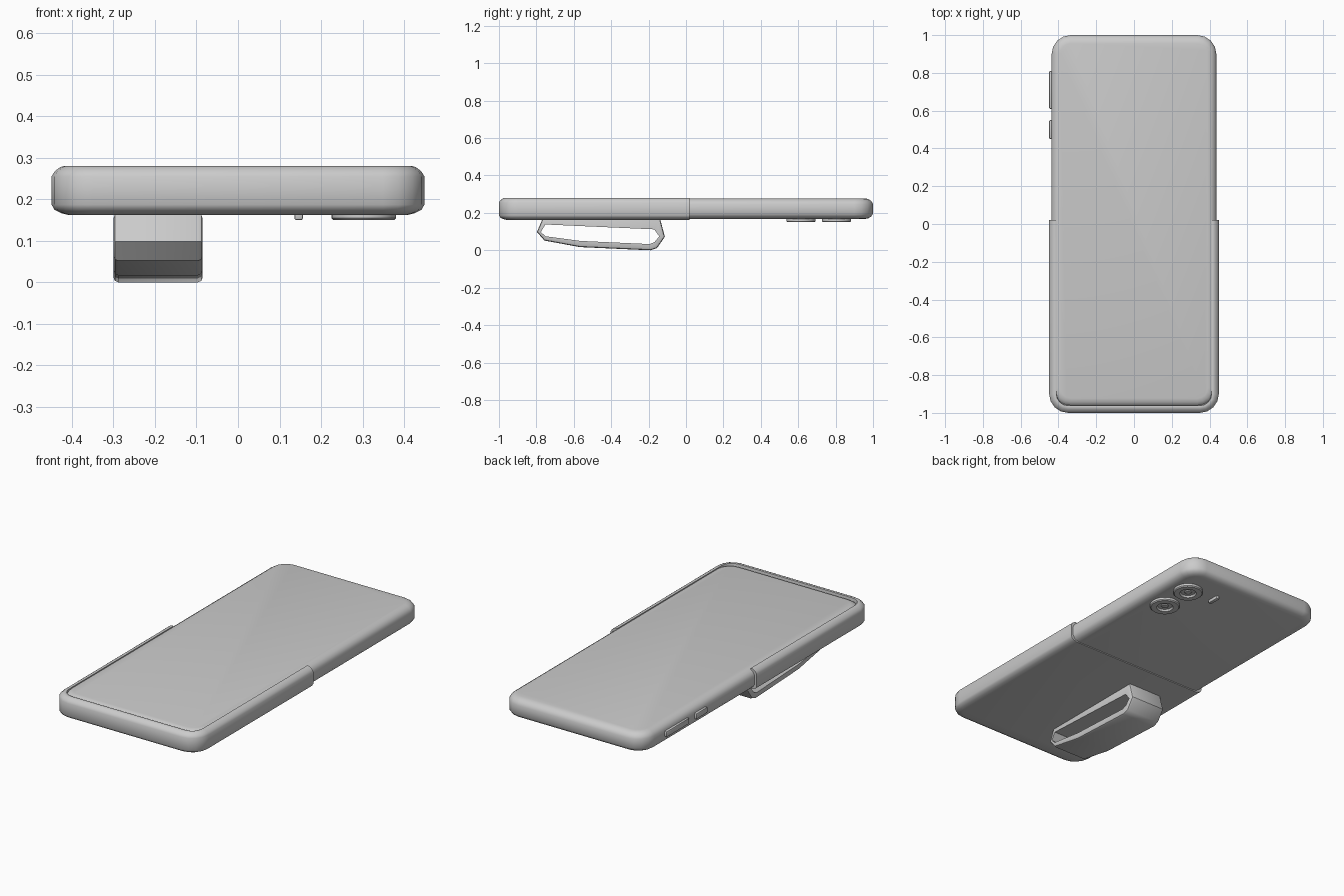
import bpy, bmesh
from math import sin, cos, pi

if "Cube" in bpy.data.objects:
    bpy.data.objects.remove(bpy.data.objects["Cube"])


def finish(name, bm, angle=35):
    bmesh.ops.recalc_face_normals(bm, faces=bm.faces)
    me = bpy.data.meshes.new(name)
    bm.to_mesh(me)
    bm.free()
    ob = bpy.data.objects.new(name, me)
    bpy.context.collection.objects.link(ob)
    bpy.ops.object.select_all(action='DESELECT')
    ob.select_set(True)
    bpy.context.view_layer.objects.active = ob
    bpy.ops.object.shade_smooth_by_angle(angle=angle * pi / 180)
    return ob


def corner(cx, cy, r, start, segs=4):
    return [(cx + r * cos(start + pi / 2 * i / segs),
             cy + r * sin(start + pi / 2 * i / segs)) for i in range(segs + 1)]


def outline(w, y0, y1, d, r, open_back=False):
    """Rounded rectangle inset by d; open_back gives a U with square back ends."""
    r = max(r - d, 0.03)
    x, lo, hi = w - d, y0 + d, y1 - d
    front = corner(-x + r, lo + r, r, pi) + corner(x - r, lo + r, r, 1.5 * pi)
    if open_back:
        return [(-x, y1)] + front + [(x, y1)]
    return front + corner(x - r, hi - r, r, 0) + corner(-x + r, hi - r, r, pi / 2)


def loft(name, w, y0, y1, r, profile, open_back=False):
    bm = bmesh.new()
    rings = [[bm.verts.new((x, y, z)) for x, y in outline(w, y0, y1, d, r, open_back)]
             for d, z in profile]
    for a, b in zip(rings, rings[1:]):
        n = len(a)
        for i in range(n - 1 if open_back else n):
            j = (i + 1) % n
            bm.faces.new((a[i], a[j], b[j], b[i]))
    bm.faces.new(rings[0])
    bm.faces.new(rings[-1])
    if open_back:
        bm.faces.new([q[0] for q in rings] + [q[-1] for q in reversed(rings)])
    return finish(name, bm)


def spin(name, x, y, profile, n=32):
    bm = bmesh.new()
    rings = [[bm.verts.new((x + r * cos(2 * pi * i / n), y + r * sin(2 * pi * i / n), z))
              for i in range(n)] for r, z in profile]
    for a, b in zip(rings, rings[1:]):
        for i in range(n):
            j = (i + 1) % n
            bm.faces.new((a[i], a[j], b[j], b[i]))
    bm.faces.new(rings[0])
    bm.faces.new(rings[-1])
    return finish(name, bm)


def box(name, lo, hi, bevel):
    bm = bmesh.new()
    bmesh.ops.create_cube(bm, size=1)
    for v in bm.verts:
        for k in range(3):
            v.co[k] = (lo[k] + hi[k]) / 2 + v.co[k] * (hi[k] - lo[k])
    bmesh.ops.bevel(bm, geom=bm.edges[:], offset=bevel, segments=2, profile=0.5, affect='EDGES')
    return finish(name, bm)


# Phone slab with rounded edges
loft("phone_body", 0.436, -0.968, 1.0, 0.10,
     [(0.045, 0.167), (0.026, 0.171), (0.010, 0.180), (0, 0.195),
      (0, 0.247), (0.010, 0.264), (0.026, 0.274), (0.045, 0.278)])

# Case over the front half, with a lip around the screen
loft("phone_case", 0.449, -1.0, 0.02, 0.10,
     [(0.042, 0.162), (0.022, 0.167), (0.007, 0.175), (0, 0.187),
      (0, 0.255), (0.007, 0.267), (0.020, 0.277), (0.030, 0.2805),
      (0.038, 0.279), (0.040, 0.26)], open_back=True)

# Hand strap: closed band with a slot through it
outer = [(-0.797, 0.098), (-0.768, 0.166), (-0.138, 0.166), (-0.113, 0.072),
         (-0.155, 0.012), (-0.19, 0.0), (-0.567, 0.017), (-0.757, 0.052)]
inner = [(-0.776, 0.098), (-0.752, 0.138), (-0.170, 0.112), (-0.143, 0.074),
         (-0.168, 0.044), (-0.195, 0.033), (-0.565, 0.050), (-0.752, 0.075)]
bm = bmesh.new()
X0, X1 = -0.30, -0.085
grid = [[bm.verts.new((x, y, z)) for y, z in loop]
        for loop, x in ((outer, X0), (outer, X1), (inner, X1), (inner, X0))]
n = len(outer)
for k in range(4):
    a, b = grid[k], grid[(k + 1) % 4]
    for i in range(n):
        j = (i + 1) % n
        bm.faces.new((a[i], a[j], b[j], b[i]))
rim = [e for e in bm.edges if abs(e.verts[0].co.x - e.verts[1].co.x) < 1e-5
       and any(e.verts[0] in g and e.verts[1] in g for g in grid[:2])]
bmesh.ops.bevel(bm, geom=rim, offset=0.012, segments=2, profile=0.5, affect='EDGES')
finish("hand_strap", bm)

# Rear camera rings and lenses
for i, y in enumerate((0.615, 0.805)):
    spin(f"camera_{i + 1}", 0.303, y,
         [(0.078, 0.172), (0.078, 0.155), (0.073, 0.150), (0.044, 0.150),
          (0.038, 0.160), (0.020, 0.160), (0.017, 0.155), (0.006, 0.153)])

# Flash
box("flash", (0.136, 0.795, 0.150), (0.156, 0.865, 0.172), 0.004)

# Side buttons
for name, y0, y1 in (("volume_button", 0.61, 0.81), ("power_button", 0.45, 0.55)):
    box(name, (-0.449, y0, 0.206), (-0.42, y1, 0.238), 0.005)
